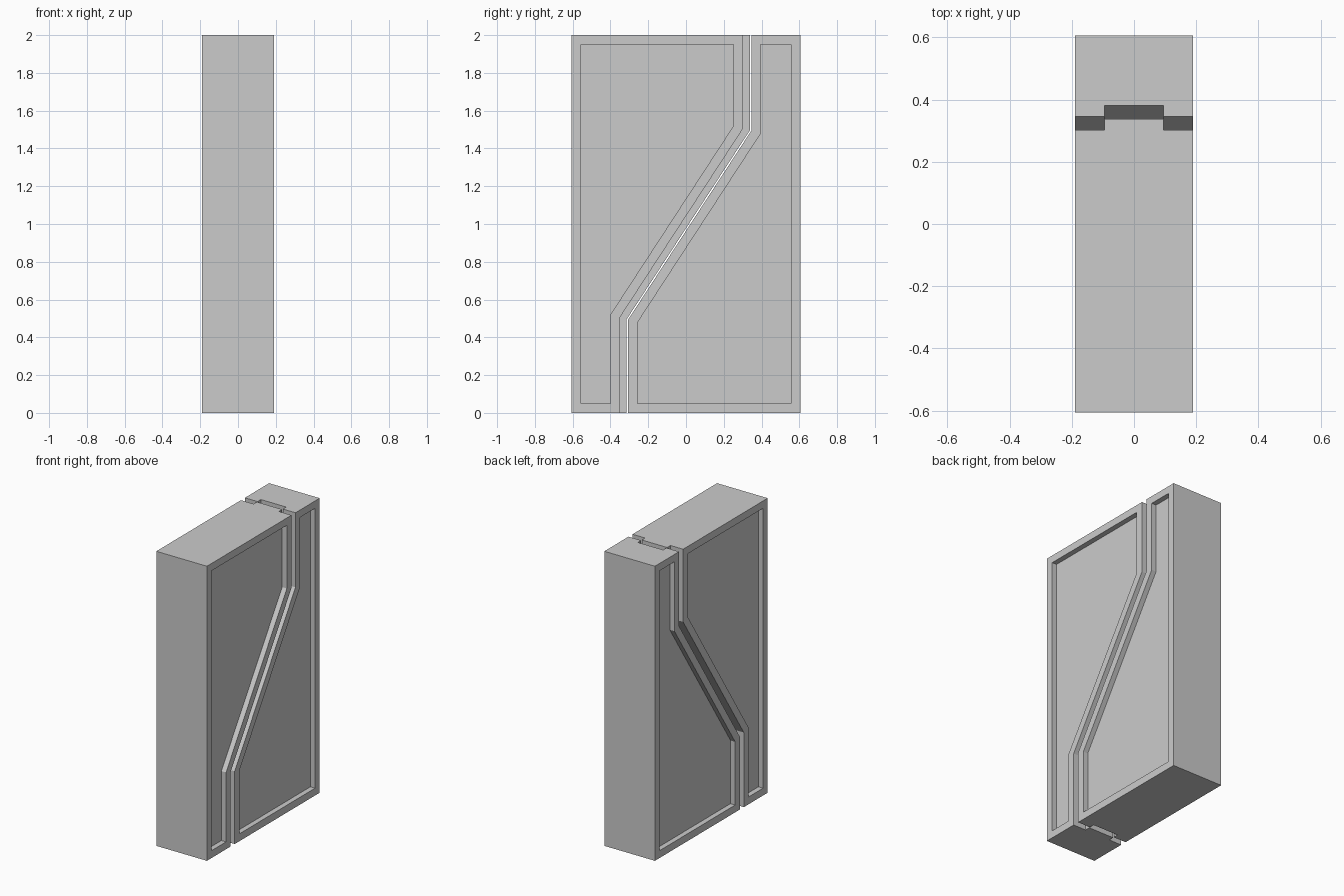
import bpy, bmesh, math

if "Cube" in bpy.data.objects:
    bpy.data.objects.remove(bpy.data.objects["Cube"])

HX, HY, H = 0.19, 0.605, 2.0        # half depth, half width, height
TX = 0.095                          # half depth of the tongue and groove
Y_LOW, Y_HIGH = -0.328, 0.324       # seam position below and above the slant
MITRE = math.tan(math.atan(Y_HIGH - Y_LOW) / 2)


def seam(x, d):
    """Seam polyline, bottom to top, offset evenly by d."""
    dz = d * MITRE
    return [(x, Y_LOW + d, 0), (x, Y_LOW + d, 0.5 - dz),
            (x, Y_HIGH + d, 1.5 - dz), (x, Y_HIGH + d, H)]


def door_half(name, side, outer, middle):
    bm = bmesh.new()
    # stepped seam edge across the door thickness
    steps = [(-HX, outer), (-TX, outer), (-TX, middle),
             (TX, middle), (TX, outer), (HX, outer)]
    rows = [[bm.verts.new(p) for p in seam(x, d)] for x, d in steps]
    for a, b in zip(rows, rows[1:]):
        for i in range(3):
            bm.faces.new((a[i], a[i + 1], b[i + 1], b[i]))
    # outer edge, floor and top
    back = [bm.verts.new((-HX, side * HY, z)) for z in (0, H)]
    front = [bm.verts.new((HX, side * HY, z)) for z in (0, H)]
    bm.faces.new((back[0], back[1], front[1], front[0]))
    bm.faces.new([r[0] for r in rows] + [front[0], back[0]])
    bm.faces.new([r[3] for r in rows] + [front[1], back[1]])
    # large faces, each with a recessed panel
    caps = [bm.faces.new(rows[0] + back[::-1]), bm.faces.new(rows[-1] + front[::-1])]
    bmesh.ops.recalc_face_normals(bm, faces=bm.faces[:])
    for cap in caps:
        bmesh.ops.inset_region(bm, faces=[cap], thickness=0.05, use_even_offset=True)
        sx = 1 if cap.verts[0].co.x > 0 else -1
        new = bmesh.ops.inset_region(bm, faces=[cap], thickness=0.0)
        for v in cap.verts:
            v.co.x = sx * (HX - 0.035)
    bmesh.ops.recalc_face_normals(bm, faces=bm.faces[:])
    me = bpy.data.meshes.new(name)
    bm.to_mesh(me)
    bm.free()
    ob = bpy.data.objects.new(name, me)
    bpy.context.collection.objects.link(ob)


# left leaf carries the tongue, right leaf the groove
door_half("left_door_leaf", -1, -0.0215, 0.014)
door_half("right_door_leaf", 1, 0.0215, 0.057)
